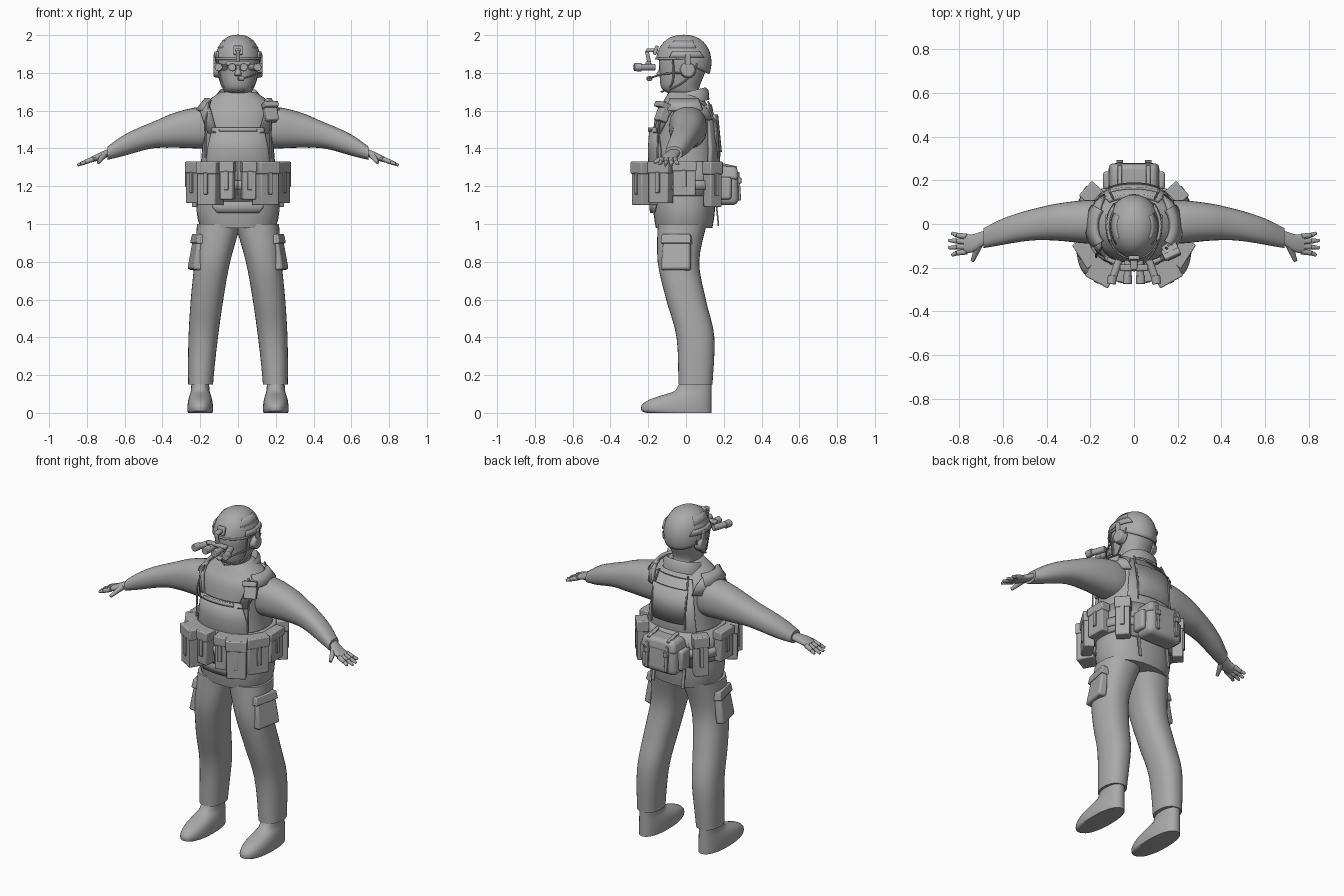
import bpy, bmesh
from math import sin, cos, pi, radians, asin, copysign
from mathutils import Vector, Matrix

if "Cube" in bpy.data.objects:
    bpy.data.objects.remove(bpy.data.objects["Cube"])

grey = bpy.data.materials.new("plain grey")
grey.use_nodes = True
grey.diffuse_color = (.4, .4, .4, 1)
grey.node_tree.nodes["Principled BSDF"].inputs["Base Color"].default_value = grey.diffuse_color
made = []


def finish(name, bm, bevel=0, thickness=0, segments=2):
    bmesh.ops.recalc_face_normals(bm, faces=bm.faces)
    mesh = bpy.data.meshes.new(name)
    bm.to_mesh(mesh)
    bm.free()
    mesh.materials.append(grey)
    ob = bpy.data.objects.new(name, mesh)
    bpy.context.collection.objects.link(ob)
    if thickness:
        mod = ob.modifiers.new("thickness", "SOLIDIFY")
        mod.thickness, mod.offset = thickness, 0
    if bevel:
        mod = ob.modifiers.new("soft edges", "BEVEL")
        mod.width, mod.segments = bevel, segments
    made.append(ob)


def skin(bm, rows, closed=True, caps=True):
    """Join rows of points into a surface."""
    rows = [[bm.verts.new(p) for p in row] for row in rows]
    count = len(rows[0])
    for lower, upper in zip(rows, rows[1:]):
        for i in range(count if closed else count - 1):
            j = (i + 1) % count
            bm.faces.new((lower[i], lower[j], upper[j], upper[i]))
    if closed and caps:
        bm.faces.new(rows[0])
        bm.faces.new(rows[-1])


def smooth(rings, steps=4):
    """Pass a smooth curve through a few key rings."""
    out, last = [], len(rings) - 1
    for i in range(last):
        keys = [rings[max(0, min(last, i + k))] for k in (-1, 0, 1, 2)]
        for j in range(steps):
            t = j / steps
            out.append([b + t / 2 * (c - a + t * (2 * a - 5 * b + 4 * c - d + t * (3 * (b - c) + d - a)))
                        for a, b, c, d in zip(*keys)])
    return out + [rings[-1]]


def oval(angle, width, depth, power=2.3):
    """Angles run from the front towards the model's left."""
    s, c, e = sin(angle), cos(angle), 2 / power
    return width * copysign(abs(s) ** e, s), -depth * copysign(abs(c) ** e, c)


def loft(name, rings, along_x=False, side=1, count=32):
    """Each ring is (position along the axis, two centres, two radii)."""
    rows = []
    for t, cu, cv, ru, rv in rings:
        points = [oval(2 * pi * i / count, ru, rv) for i in range(count)]
        if along_x:
            rows.append([(side * t, cu + u, cv + v) for u, v in points])
        else:
            rows.append([(side * (cu + u), cv + v, t) for u, v in points])
    bm = bmesh.new()
    skin(bm, rows)
    finish(name, bm)


def box(name, at, size, turn=0, tilt=0, lean=0, taper=1, bevel=.006, side=1, segments=2):
    bm = bmesh.new()
    bmesh.ops.create_cube(bm, size=1)
    for v in bm.verts:
        shrink = taper if v.co.z > 0 else 1
        v.co = Vector((v.co.x * size[0] * shrink, v.co.y * size[1] * shrink, v.co.z * size[2]))
    place = Matrix.Translation((side * at[0], at[1], at[2]))
    for angle, axis in ((side * turn, "Z"), (side * tilt, "Y"), (lean, "X")):
        place = place @ Matrix.Rotation(radians(angle), 4, axis)
    bm.transform(place)
    finish(name, bm, bevel, segments=segments)


def rod(name, start, end, radius, end_radius, bevel=.003):
    start, end = Vector(start), Vector(end)
    bm = bmesh.new()
    bmesh.ops.create_cone(bm, cap_ends=True, segments=14, radius1=radius, radius2=end_radius,
                          depth=(end - start).length)
    aim = (end - start).to_track_quat("Z", "Y").to_matrix().to_4x4()
    bm.transform(Matrix.Translation((start + end) / 2) @ aim)
    finish(name, bm, bevel)


def cord(name, points, radius=.005, side=1):
    curve = bpy.data.curves.new(name, "CURVE")
    curve.dimensions, curve.bevel_depth, curve.bevel_resolution = "3D", radius, 2
    spline = curve.splines.new("NURBS")
    spline.points.add(len(points) - 1)
    for p, (x, y, z) in zip(spline.points, points):
        p.co = (side * x, y, z, 1)
    spline.use_endpoint_u, spline.order_u = True, 3
    curve.materials.append(grey)
    ob = bpy.data.objects.new(name, curve)
    bpy.context.collection.objects.link(ob)
    bpy.ops.object.select_all(action="DESELECT")
    ob.select_set(True)
    bpy.context.view_layer.objects.active = ob
    bpy.ops.object.convert(target="MESH")
    made.append(bpy.context.object)


def panel(name, surface, rows, thickness=.02, steps=24, side=1):
    """A plate that hugs a surface; rows are (height, start angle, end angle)."""
    grid = []
    for z, start, end in rows:
        points = [surface(start + (end - start) * i / steps, z) for i in range(steps + 1)]
        grid.append([(side * x, y, h) for x, y, h in points])
    bm = bmesh.new()
    skin(bm, grid, closed=False)
    finish(name, bm, thickness=thickness)


# Jacket: height, half width, half depth
torso = smooth([(.98, .2, .15), (1.1, .22, .165), (1.4, .19, .17), (1.58, .2, .15), (1.65, .16, .11), (1.7, .09, .08)])
loft("jacket", [(z, 0, -.01, w, d) for z, w, d in torso])


def on_torso(gap):
    def surface(angle, z):
        low, high = next(pair for pair in zip(torso, torso[1:]) if z <= pair[1][0])
        k = (z - low[0]) / (high[0] - low[0])
        w, d = (a + (b - a) * k + gap for a, b in zip(low[1:], high[1:]))
        x, y = oval(radians(angle), w, d)
        return x, y - .01, z
    return surface


# Armour vest
shell, outer = on_torso(.012), on_torso(.024)
panel("front_plate", shell, [(1.12, -50, 50), (1.4, -48, 48), (1.51, -36, 36)])
panel("back_plate", shell, [(1.12, 130, 230), (1.4, 135, 225), (1.63, 145, 215)])
panel("back_panel", outer, [(1.38, 155, 205), (1.58, 152, 208)], .012)
panel("waist_wrap", shell, [(1.15, 0, 360), (1.33, 0, 360)], steps=40)
panel("belt", outer, [(1.18, 0, 360), (1.23, 0, 360)], steps=40)
panel("lower_flap", shell, [(1.06, -25, 25), (1.09, -32, 32), (1.14, -32, 32)], .014)
panel("chest_strip", outer, [(1.49, -24, 24), (1.51, -24, 24)], .008)

# Collar, rising towards the back
rows = []
for z, r in ((1.63, .12), (1.68, .115), (1.7, .1), (1.66, .08)):
    ring = [oval(i * pi / 16, r, r * .95) for i in range(32)]
    rows.append([(x, y + .01, z + y / 4) for x, y in ring])
bm = bmesh.new()
skin(bm, rows, caps=False)
finish("collar", bm)

# Head: height, centre, half depth
head = smooth([(1.62, .01, .08), (1.68, 0, .08), (1.72, -.03, .1), (1.8, -.02, .12), (1.88, -.01, .13), (1.95, -.01, .09)])
loft("head", [(z, 0, y, r * .82, r) for z, y, r in head])
rod("nose", (0, -.12, 1.84), (0, -.14, 1.785), .01, .02, .006)

# Helmet shell, lower at the back
DOME, MIDDLE = .143, 1.855


def on_helmet(gap):
    def surface(angle, z):
        rise = asin((z - MIDDLE) / DOME)
        reach = cos(rise) ** .85
        x, y = oval(radians(angle), (.118 + gap) * reach, (DOME + gap) * reach, 2)
        return x, y - .012, z + gap * sin(rise)
    return surface


rows = []
for k in range(17):
    row = []
    for angle in range(0, 360, 9):
        low = asin((.015 - .075 * max(0, -cos(radians(angle))) ** .7) / DOME)
        rise = low + (pi / 2 - .01 - low) * k / 16
        row.append(on_helmet(0)(angle, MIDDLE + DOME * sin(rise)))
    rows.append(row)
bm = bmesh.new()
skin(bm, rows, caps=False)
bm.faces.new(bm.verts[-40:])
finish("helmet", bm, thickness=.008)
panel("helmet_front_band", on_helmet(.005), [(1.87, -75, 75), (1.88, -75, 75)], .008)

# Goggle mount and headset microphone
box("goggle_mount", (0, -.16, 1.92), (.05, .02, .05), lean=-18)
box("mount_hinge", (0, -.185, 1.92), (.03, .05, .02))
box("mount_arm", (0, -.2, 1.88), (.02, .02, .08), lean=12)
box("goggle_bridge", (0, -.2, 1.85), (.13, .03, .02))
cord("microphone_boom", [(.12, -.02, 1.8), (.11, -.1, 1.8), (.06, -.17, 1.78), (.02, -.2, 1.77)])
rod("microphone", (.03, -.19, 1.77), (0, -.2, 1.77), .014, .012)

# Shoulder radio and rear bag
box("radio", (.17, -.12, 1.59), (.07, .05, .1), 25, lean=-22)
box("radio_flap", (.17, -.13, 1.63), (.08, .05, .03), 25, lean=-22)
box("rear_bag", (0, .215, 1.2), (.24, .13, .2), taper=.9, bevel=.035, segments=4)
box("rear_bag_lid", (0, .21, 1.27), (.24, .14, .07), taper=.86, bevel=.02, segments=3)


def arm_point(x):
    """Centre line of the arm and hand, drooping outwards."""
    if x < .69:
        return x, .01 - max(0, x - .3) ** 2 / 2, 1.51 - (x - .17) ** 2 / 2
    return x, max(-.09, -.065 - (x - .69) / 2), 1.375 - .4 * (x - .69)


sleeve = smooth([(.1, .09, .1), (.2, .1, .11), (.35, .085, .09), (.45, .073, .07), (.6, .06, .056), (.69, .045, .035)])
palm = smooth([(.67, .03, .02), (.73, .04, .02), (.78, .045, .014)])
leg = smooth([(.15, .05, .09), (.4, .05, .1), (.6, 0, .105), (.8, -.04, .11), (1, -.02, .13)])
boot = smooth([(0, .17), (.01, .185), (.04, .185), (.07, .165), (.1, .12), (.12, .095), (.18, .08)], 2)
# Belt pouches: angle around the waist, width, depth, height
POUCHES = {"inner_pouch": (10, .07, .07, .2), "magazine_pouch": (29, .11, .1, .23), "side_pouch": (58, .12, .06, .22),
           "hip_pouch": (90, .12, .05, .18), "rear_pouch": (132, .08, .06, .24)}

for word, side in (("left_", 1), ("right_", -1)):
    # Vest straps
    panel(word + "front_strap", shell, [(1.48, 30, 46), (1.6, 42, 68), (1.64, 56, 88)], side=side)
    panel(word + "rear_strap", shell, [(1.55, 145, 128), (1.6, 140, 114), (1.64, 124, 88)], side=side)
    panel(word + "shoulder_pad", on_torso(.02), [(1.6, 58, 122), (1.66, 58, 122)], side=side)
    for part, angle in (("chest_cord", 48), ("back_cord", 153)):
        cord(word + part, [on_torso(.03)(angle, 1.35 + i / 10) for i in range(4)], side=side)

    # Helmet rails, headset and chin straps
    panel(word + "helmet_rail", on_helmet(.008), [(1.88, 60, 135), (1.91, 65, 125)], .012, side=side)
    panel(word + "helmet_patch", on_helmet(.003), [(1.93, 50, 120), (1.97, 60, 120)], .006, side=side)
    rod(word + "ear_cup", (side * .09, .01, 1.815), (side * .13, .01, 1.815), .045, .036, .006)
    box(word + "ear_arm", (.124, .01, 1.87), (.014, .03, .06), side=side)
    chin = (.075, -.085, 1.715)
    cord(word + "chin_strap", [(.11, -.07, 1.87), (.1, -.06, 1.78), chin, (0, -.13, 1.7)], side=side)
    cord(word + "nape_strap", [(.11, .06, 1.85), (.1, .02, 1.75), chin], side=side)

    # Goggle tubes
    for part, x, fan in (("inner", .026, .004), ("outer", .068, .03)):
        rod(word + part + "_tube", (side * x, -.165, 1.83), (side * (x + fan), -.25, 1.83), .018, .018)
        rod(word + part + "_lens", (side * (x + fan), -.235, 1.83), (side * (x + fan * 1.2), -.275, 1.83), .022, .021)

    # Sleeve, palm, fingers and thumb
    loft(word + "sleeve", [(*arm_point(x), w, h) for x, w, h in sleeve], True, side)
    loft(word + "palm", [(*arm_point(x), w, h) for x, w, h in palm], True, side, 18)
    for i, finger in enumerate(("little", "ring", "middle", "index")):
        spread, tip = (i - 1.5), .85 - .015 * (i in (0, 3))
        points = [(x, -.092 - spread * gap, arm_point(x)[2]) for x, gap in ((.765, .023), (.81, .027), (tip, .034))]
        root, knuckle, end = [(side * x, y, z) for x, y, z in points]
        rod(word + finger + "_base", root, knuckle, .0135, .012)
        rod(word + finger + "_finger", knuckle, end, .012, .007)
    rod(word + "thumb", (side * .71, -.095, 1.365), (side * .74, -.17, 1.325), .018, .009)

    # Trousers with cargo pocket, and boot
    loft(word + "trouser_leg", [(z, .2 - z * z / 10, y, r * (.7 + z / 5), r) for z, y, r in leg], side=side)
    box(word + "cargo_pocket", (.215, -.05, .85), (.05, .16, .19), -12, -9, taper=.88, bevel=.012, side=side)
    box(word + "pocket_flap", (.21, -.05, .92), (.05, .165, .05), -12, -9, taper=.92, side=side)
    loft(word + "boot", [(z, .2, .135 - half, .03 + half / 5, half) for z, half in boot], side=side)

    for name, (angle, width, depth, height) in POUCHES.items():
        x, y, z = on_torso(.015 + depth / 2)(angle, 1.33 - height / 2)
        out = Vector((sin(radians(angle)), -cos(radians(angle)), 0)) * depth / 2
        box(word + name, (x, y, z), (width, depth, height), angle, side=side)
        box(word + name + "_lid", (x, y, z + height * .36), (width + .01, depth + .01, height * .28), angle, side=side)
        box(word + name + "_tab", (x + out.x, y + out.y, z), (.024, .016, height / 2), angle, bevel=.003, side=side)

    # Rear bag straps and pockets
    box(word + "bag_strap", (.065, .28, 1.2), (.02, .014, .15), lean=4, bevel=.003, side=side)
    box(word + "bag_buckle", (.065, .285, 1.23), (.03, .016, .03), bevel=.003, side=side)
    box(word + "bag_top_strap", (.065, .22, 1.31), (.02, .1, .012), lean=-12, bevel=.003, side=side)
    box(word + "bag_side", (.125, .2, 1.19), (.035, .08, .12), bevel=.012, side=side)
    box(word + "hanging_strap", (.1, .165, 1.06), (.02, .008, .14), lean=6, bevel=.002, side=side)

# Smooth shading with sharp edges kept
bpy.ops.object.select_all(action="DESELECT")
for ob in made:
    ob.select_set(True)
bpy.context.view_layer.objects.active = made[0]
bpy.ops.object.shade_smooth_by_angle(angle=radians(40))
